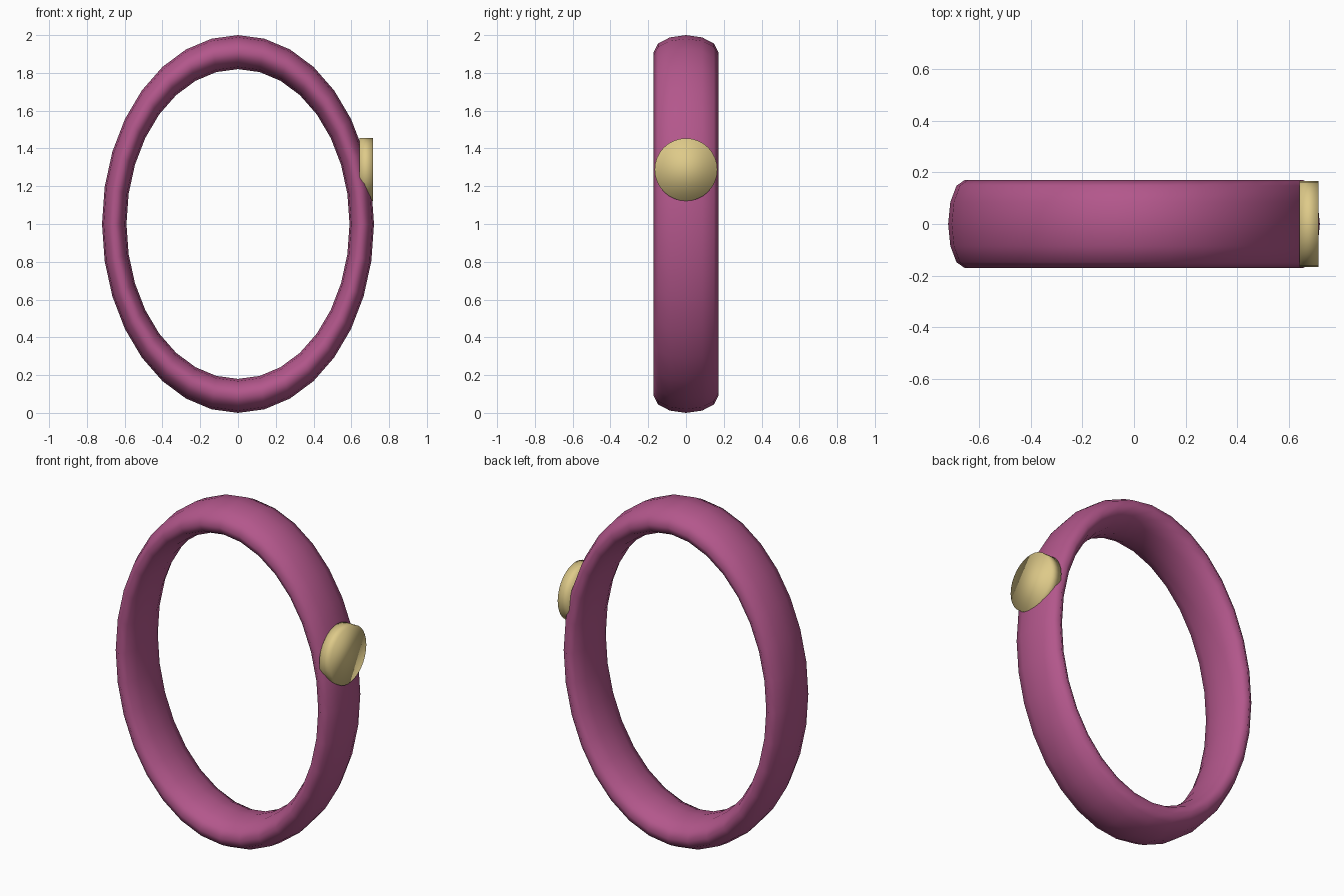
import bpy
from math import radians

cube = bpy.data.objects.get("Cube")
if cube:
    bpy.data.objects.remove(cube, do_unlink=True)


def material(name, rgb):
    mat = bpy.data.materials.new(name)
    mat.use_nodes = True
    mat.diffuse_color = (*rgb, 1)
    mat.node_tree.nodes["Principled BSDF"].inputs["Base Color"].default_value = (*rgb, 1)
    return mat


def finish(name, mat):
    obj = bpy.context.object
    obj.name = name
    obj.data.materials.append(mat)
    bpy.ops.object.transform_apply(location=False, rotation=True, scale=True)
    bpy.ops.object.shade_smooth()
    return obj


pink = material("orchid pink", (0.45, 0.095, 0.26))
gold = material("pale gold", (0.73, 0.59, 0.25))

# Oval band: a torus stood upright, narrowed in x and widened in depth
bpy.ops.mesh.primitive_torus_add(
    major_segments=32, minor_segments=12, major_radius=0.91, minor_radius=0.09,
    location=(0, 0, 1), rotation=(radians(90), 0, 0))
bpy.context.object.scale = (0.72, 1, 1.9)
finish("band", pink)

# Round stud set into the left side of the band
bpy.ops.mesh.primitive_cylinder_add(
    vertices=32, radius=0.166, depth=0.072,
    location=(0.678, 0, 1.288), rotation=(0, radians(90), 0))
finish("stud", gold)
